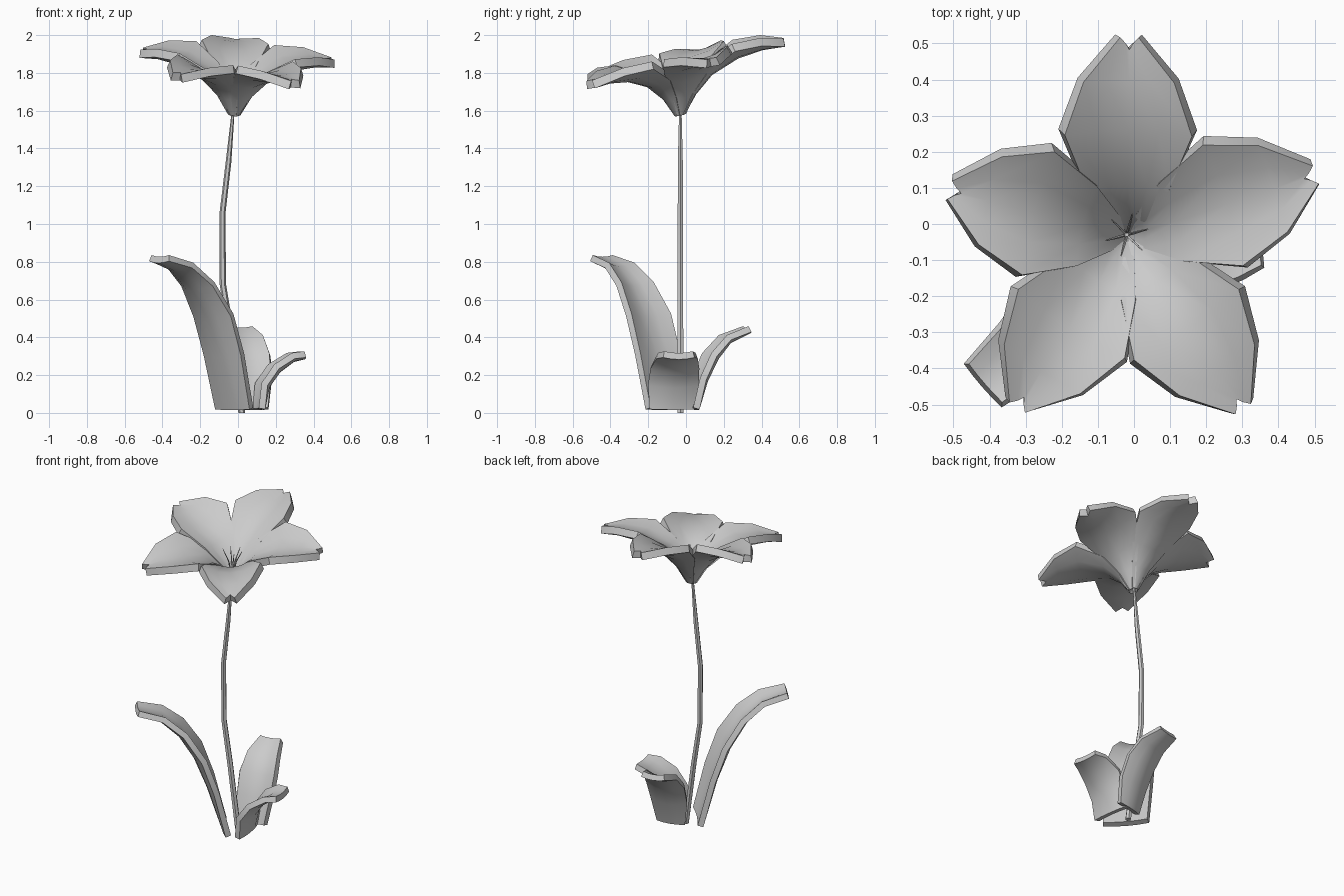
import bpy, math
from mathutils import Vector

if "Cube" in bpy.data.objects:
    bpy.data.objects.remove(bpy.data.objects["Cube"])

CX, CY = -0.02, -0.03          # flower axis


def finish(ob, angle=35):
    ob.data.shade_smooth()
    ob.data.set_sharp_from_angle(angle=math.radians(angle))


def blade(name, origin, azimuth, rows, thick, offset, tilt=(0, 0), notch=0.0, stretch=1.0):
    """Cupped strip. rows = (radius, height, half width, edge cup)."""
    a = math.radians(azimuth)
    d, side = Vector((math.cos(a), math.sin(a), 0)), Vector((-math.sin(a), math.cos(a), 0))
    us = (-1, -0.5, 0, 0.5, 1)
    verts, faces = [], []
    last = len(rows) - 1
    for i, (r, z, w, cup) in enumerate(rows):
        p, q = rows[max(i - 1, 0)], rows[min(i + 1, last)]
        t = Vector((q[0] - p[0], q[1] - p[1])).normalized()
        for u in us:
            rr = r * stretch - t.y * cup * u * u
            if i == last:
                rr -= notch * (1 - abs(u))
            v = d * rr + side * (w * u)
            v.z = z + t.x * cup * u * u + tilt[0] * v.x + tilt[1] * v.y
            verts.append(v + Vector((origin[0], origin[1], 0)))
    n = len(us)
    for i in range(last):
        for j in range(n - 1):
            k = i * n + j
            faces.append((k, k + n, k + n + 1, k + 1))
    me = bpy.data.meshes.new(name)
    me.from_pydata(verts, [], faces)
    ob = bpy.data.objects.new(name, me)
    bpy.context.collection.objects.link(ob)
    m = ob.modifiers.new("thickness", 'SOLIDIFY')
    m.thickness, m.offset = thick, offset
    bpy.context.view_layer.objects.active = ob
    bpy.ops.object.modifier_apply(modifier=m.name)
    finish(ob)
    return ob


def tube(name, points, radii, sides=6):
    """Tapered upright tube through the points."""
    verts, faces = [], []
    for (x, y, z), r in zip(points, radii):
        for k in range(sides):
            b = 2 * math.pi * k / sides
            verts.append((x + r * math.cos(b), y + r * math.sin(b), z))
    for i in range(len(points) - 1):
        for k in range(sides):
            k2 = (k + 1) % sides
            faces.append((i * sides + k, i * sides + k2,
                          (i + 1) * sides + k2, (i + 1) * sides + k))
    faces.append(tuple(reversed(range(sides))))
    faces.append(tuple(range(len(verts) - sides, len(verts))))
    me = bpy.data.meshes.new(name)
    me.from_pydata(verts, [], faces)
    ob = bpy.data.objects.new(name, me)
    bpy.context.collection.objects.link(ob)
    finish(ob)
    return ob


# five notched petals forming a funnel tilted towards the front
petal_rows = [(0.025, 1.575, 0.025, 0.005), (0.085, 1.67, 0.065, 0.02),
              (0.17, 1.755, 0.13, 0.035), (0.31, 1.815, 0.192, 0.055),
              (0.44, 1.833, 0.14, 0.032), (0.56, 1.83, 0.037, 0.0)]
# (name, azimuth, length factor)
for side, az, s in (("back", 89.5, 0.99), ("left", 165, 0.91), ("front_left", 237, 1.0),
                    ("front_right", 304, 1.02), ("right", 18.5, 0.98)):
    blade("petal_" + side, (CX, CY), az, petal_rows, 0.045, 1,
          tilt=(-0.06, 0.2), notch=0.035, stretch=s)

# stamens
for i in range(6):
    a = math.radians(60 * i + 15)
    c, s = math.cos(a), math.sin(a)
    tube(f"stamen_{i + 1}", [(CX, CY, 1.62), (CX + 0.025 * c, CY + 0.025 * s, 1.73),
                             (CX + 0.06 * c, CY + 0.06 * s, 1.80)],
         [0.004, 0.004, 0.002], 4)

# stem
tube("stem", [(0.02, CY, 0), (-0.035, CY, 0.4), (-0.08, CY, 0.68), (-0.083, CY, 1.05),
              (-0.05, CY, 1.33), (-0.02, CY, 1.66)],
     [0.018, 0.018, 0.017, 0.016, 0.015, 0.006])

# three leaves around the base
blade("large_leaf", (-0.025, -0.105), 221,
      [(0, 0.02, 0.135, 0.01), (0.09, 0.3, 0.145, 0.03), (0.17, 0.5, 0.145, 0.04),
       (0.27, 0.66, 0.12, 0.035), (0.38, 0.76, 0.095, 0.025), (0.52, 0.81, 0.075, 0.01)],
      0.035, 0)
blade("small_leaf", (0.12, -0.07), 8,
      [(0, 0.02, 0.12, 0.01), (0.03, 0.14, 0.13, 0.03), (0.09, 0.225, 0.125, 0.03),
       (0.17, 0.285, 0.105, 0.02), (0.23, 0.30, 0.08, 0.01)], 0.035, 0)
blade("back_leaf", (0.075, 0.045), 103,
      [(0, 0.02, 0.085, 0.01), (0.05, 0.17, 0.11, 0.03), (0.11, 0.29, 0.115, 0.035),
       (0.18, 0.38, 0.10, 0.025), (0.29, 0.435, 0.07, 0.01)], 0.035, 0)
